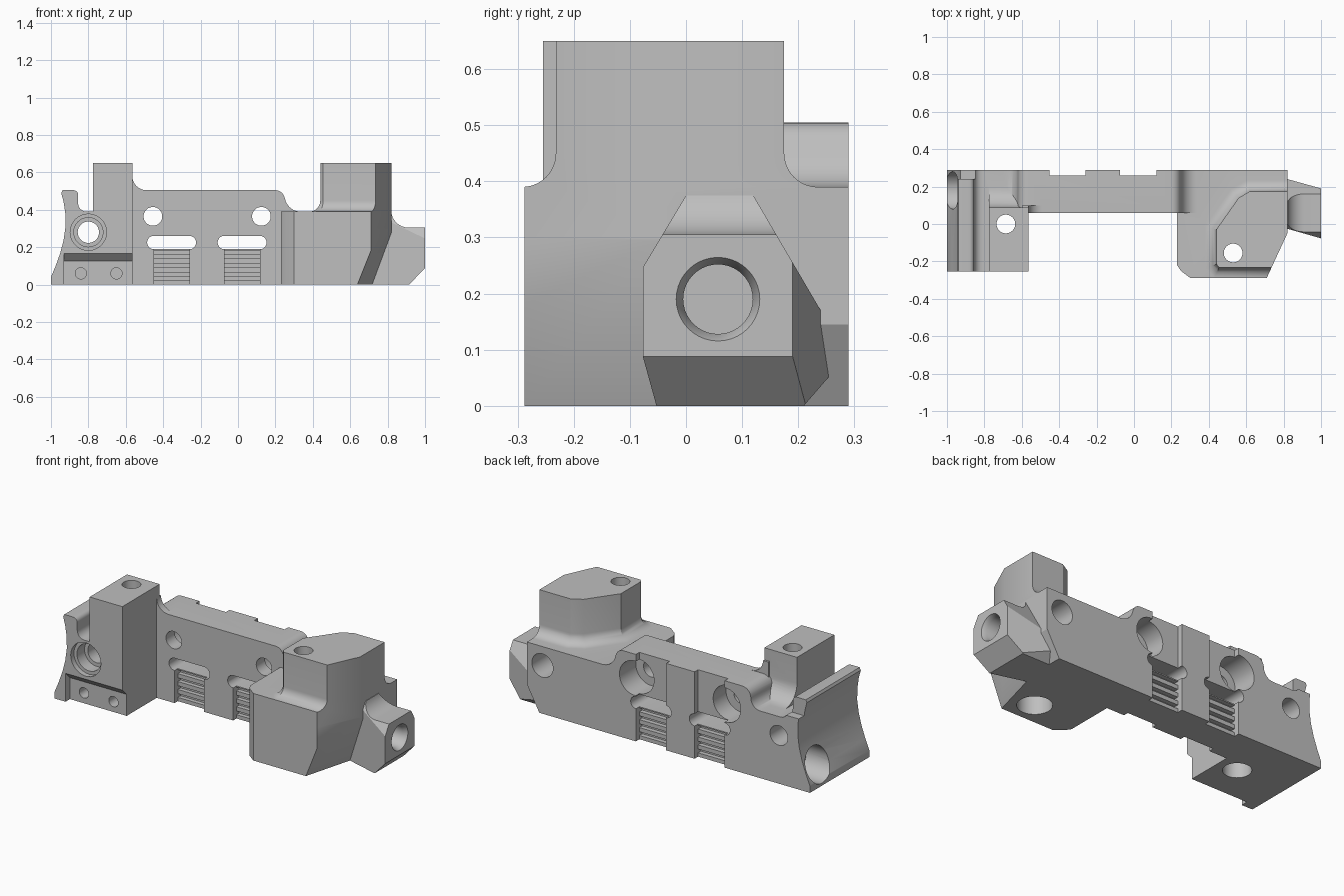
import bpy, bmesh, math
from mathutils import Vector

if "Cube" in bpy.data.objects:
    bpy.data.objects.remove(bpy.data.objects["Cube"])

grey = bpy.data.materials.new("machined_grey")
grey.use_nodes = True
grey.diffuse_color = (0.52, 0.52, 0.52, 1)
grey.node_tree.nodes["Principled BSDF"].inputs["Base Color"].default_value = grey.diffuse_color


def finish(bm, name):
    bm.normal_update()
    bmesh.ops.recalc_face_normals(bm, faces=bm.faces[:])
    if bm.calc_volume(signed=True) < 0:
        bmesh.ops.reverse_faces(bm, faces=bm.faces[:])
    mesh = bpy.data.meshes.new(name)
    bm.to_mesh(mesh)
    bm.free()
    mesh.materials.append(grey)
    ob = bpy.data.objects.new(name, mesh)
    bpy.context.collection.objects.link(ob)
    return ob


def place(axis, a, b, t):
    return {"x": Vector((t, a, b)), "y": Vector((a, t, b)), "z": Vector((a, b, t))}[axis]


def loft(name, axis, rings, cuts=()):
    """Skin (outline, position) rings along an axis, then slice by planes (point, outward normal)."""
    bm = bmesh.new()
    loops = [[bm.verts.new(place(axis, a, b, t)) for a, b in pts] for pts, t in rings]
    n = len(loops[0])
    for lo, hi in zip(loops, loops[1:]):
        for i in range(n):
            j = (i + 1) % n
            bm.faces.new((lo[i], lo[j], hi[j], hi[i]))
    bm.faces.new(loops[0][::-1])
    bm.faces.new(loops[-1])
    bm.normal_update()
    for point, normal in cuts:
        geom = bm.verts[:] + bm.edges[:] + bm.faces[:]
        bmesh.ops.bisect_plane(bm, geom=geom, plane_co=point, plane_no=normal, clear_outer=True)
        bmesh.ops.holes_fill(bm, edges=[e for e in bm.edges if e.is_boundary])
        bm.normal_update()
    return finish(bm, name)


def prism(name, axis, pts, t0, t1, cuts=()):
    return loft(name, axis, [(pts, t0), (pts, t1)], cuts)


def box(name, x0, x1, y0, y1, z0, z1):
    return prism(name, "z", [(x0, y0), (x1, y0), (x1, y1), (x0, y1)], z0, z1)


def arc(ca, cb, r, start, end, steps=10):
    angles = [math.radians(start + (end - start) * i / steps) for i in range(steps + 1)]
    return [(ca + r * math.cos(t), cb + r * math.sin(t)) for t in angles]


def drill(name, axis, a, b, r, t0, t1, r1=None):
    ring = lambda rad: arc(a, b, rad, 0, 360, 40)[:-1]
    return loft(name, axis, [(ring(r), t0), (ring(r1 or r), t1)])


def combine(target, tool, operation):
    mod = target.modifiers.new(operation, "BOOLEAN")
    mod.operation, mod.solver, mod.object = operation, "EXACT", tool
    bpy.context.view_layer.objects.active = target
    bpy.ops.object.modifier_apply(modifier=mod.name)
    bpy.data.objects.remove(tool)


def grow(pts, d):
    """Offset a counter-clockwise outline outward with mitred corners."""
    out = []
    for i, p in enumerate(pts):
        p, a, b = Vector(p), Vector(pts[i - 1]), Vector(pts[(i + 1) % len(pts)])
        u, v = (p - a).normalized(), (b - p).normalized()
        n1, n2 = Vector((u.y, -u.x)), Vector((v.y, -v.x))
        out.append(tuple(p + (n1 + n2) * d / (1 + n1.dot(n2))))
    return out


BACK, FRONT, TOP, LEDGE = 0.29, -0.255, 0.65, 0.39

# Back plate with stepped top
plate = ([(-0.8, 0), (-0.8, LEDGE)] + arc(-0.68, 0.45, 0.06, -90, 0, 6)
         + arc(-0.565, 0.45, 0.055, 180, 90, 6) + arc(0.2, 0.455, 0.05, 90, 20, 6)
         + arc(0.335, 0.475, 0.085, 200, 270, 8) + [(0.5, LEDGE), (0.5, 0)])
body = prism("mount_body", "y", plate, 0.06, BACK)

# Large block, undercut at its outer end
block_outline = [(0.23, BACK), (0.23, -0.22), (0.25, -0.25), (0.30, -0.288), (0.71, -0.288),
                 (0.82, -0.05), (0.82, BACK)]
a, b, c = Vector((0.71, -0.288, 0.18)), Vector((0.638, -0.288, 0)), Vector((0.811, -0.07, 0.285))
slant = (b - a).cross(c - a).normalized()
slant *= 1 if slant.x > 0 else -1
undercut = (Vector((0.82, 0, 0.145)), Vector((0.145, 0, -0.08)).normalized())
block = prism("block", "z", block_outline, 0, LEDGE, [(a, slant), undercut])

# Tall post on the block, with a concave foot
post_outline = [(0.44, -0.03), (0.44, -0.215), (0.455, -0.232), (0.9, -0.232), (0.9, 0.175),
                (0.62, 0.175), (0.56, 0.14)]
foot = arc(0.06, LEDGE + 0.06, 0.06, 270, 180)
rings = [(grow(post_outline, 0.06), 0.2)]
rings += [(grow(post_outline, d), z) for d, z in foot]
rings.append((post_outline, TOP))
post = loft("post", "z", rings)
combine(post, prism("post_limit", "z", block_outline, 0.3, 0.8), "INTERSECT")

# Faceted nose
nose_section = [(-0.1, 0), (-0.157, 0.06), (-0.15, 0.125), (0, 0.375), (0.12, 0.375),
                (0.24, 0.17), (0.262, 0.06), (0.21, 0)]
nose = prism("nose", "x", nose_section, 0.6, 1.1,
             [(Vector((1, -0.077, 0)), Vector((-0.06, -0.21, 0)).normalized()),
              (Vector((1, 0.19, 0)), Vector((0.05, 0.18, 0)).normalized())])
nose_side = ([(0.5, -0.1), (0.818, -0.1), (1, 0.088), (1, 0.305)]
             + arc(0.91, 0.395, 0.09, 270, 180, 8) + [(0.82, 0.45), (0.5, 0.45)])
combine(nose, prism("nose_limit", "y", nose_side, -0.5, 0.5), "INTERSECT")

# Small post, with a concave back and side
small_post = prism("small_post", "x", [(FRONT, 0), (FRONT, TOP), (0.088, TOP)]
                   + arc(0.198, LEDGE + 0.11, 0.11, 180, 270) + [(0.198, 0)], -0.775, -0.565)
side_fillet = prism("side_fillet", "y", [(-0.6, 0.4), (-0.6, 0.58)]
                    + arc(-0.49, 0.58, 0.075, 180, 270, 8) + [(-0.49, 0.4)], 0.06, 0.1)

# Hollowed end with hooked top
end_side = ([(-1, 0), (-1, 0.04), (-0.975, 0.1), (-0.95, 0.17), (-0.932, 0.24), (-0.922, 0.31),
             (-0.923, 0.38), (-0.932, 0.44), (-0.945, 0.49), (-0.938, 0.505)]
            + arc(-0.88, 0.48, 0.025, 90, 0, 5) + arc(-0.81, 0.435, 0.045, 180, 270, 6)
            + [(-0.7, LEDGE), (-0.7, 0)])
end = prism("end", "y", end_side, FRONT, BACK)
combine(end, box("hook_trim", -1.1, -0.83, 0.24, 0.4, 0.41, 0.6), "DIFFERENCE")

for part in (block, post, nose, small_post, side_fillet, end):
    combine(body, part, "UNION")

# Cross holes through the plate and the end
cutters = [drill("end_hole", "y", -0.8, 0.28, 0.057, -0.4, 0.4),
           drill("end_counterbore", "y", -0.8, 0.28, 0.097, -0.4, FRONT + 0.03),
           drill("end_bore", "y", -0.8, 0.28, 0.078, -0.4, FRONT + 0.1),
           drill("block_back_hole", "y", 0.72, 0.28, 0.068, 0.14, 0.4),
           drill("end_socket", "x", 0.18, 0.115, 0.1, -1.1, -0.83),
           drill("nose_socket", "x", 0.057, 0.19, 0.062, 0.8, 1.1),
           drill("nose_countersink", "x", 0.057, 0.19, 0.062, 0.975, 1.005, 0.077)]

# Vertical holes with wider lower bores
for x, y, r, top in ((-0.685, 0, 0.075, 0.15), (0.53, -0.155, 0.092, 0.2)):
    cutters += [drill("post_hole", "z", x, y, 0.05, -0.1, 0.8),
                drill("post_bore", "z", x, y, r, -0.1, top)]

# Two ribbed channels with slots and counterbored holes above
for x, hole in ((-0.355, -0.455), (0.022, 0.125)):
    slot = arc(x + 0.095, 0.225, 0.036, -90, 90) + arc(x - 0.095, 0.225, 0.036, 90, 270)
    cutters += [prism("slot", "y", slot, -0.02, 0.4),
                drill("plate_hole", "y", hole, 0.365, 0.05, -0.02, 0.4),
                drill("plate_bore", "y", hole, 0.365, 0.1, 0.14, 0.4),
                box("front_channel", x - 0.095, x + 0.095, 0.03, 0.09, -0.05, 0.22),
                box("back_channel", x - 0.097, x + 0.097, 0.258, 0.4, -0.05, 0.6)]
    for i in range(4):
        z = 0.022 + 0.046 * i
        cutters += [box("front_groove", x - 0.095, x + 0.095, 0.03, 0.115, z, z + 0.022),
                    box("back_groove", x - 0.097, x + 0.097, 0.232, 0.4, z, z + 0.022)]

# Recess along the lower front edge, with screw holes
recess = [(-0.4, -0.1), (FRONT + 0.04, -0.1), (FRONT + 0.04, 0.125), (FRONT, 0.165), (-0.4, 0.165)]
cutters.append(prism("edge_recess", "x", recess, -0.93, -0.5))
cutters += [drill("screw_hole", "y", x, 0.06, 0.03, -0.4, -0.1) for x in (-0.84, -0.65)]

for cutter in cutters:
    combine(body, cutter, "DIFFERENCE")

# Smooth curved faces, keep machined edges crisp
bpy.ops.object.select_all(action="DESELECT")
body.select_set(True)
bpy.context.view_layer.objects.active = body
bpy.ops.object.shade_smooth_by_angle(angle=math.radians(28))
